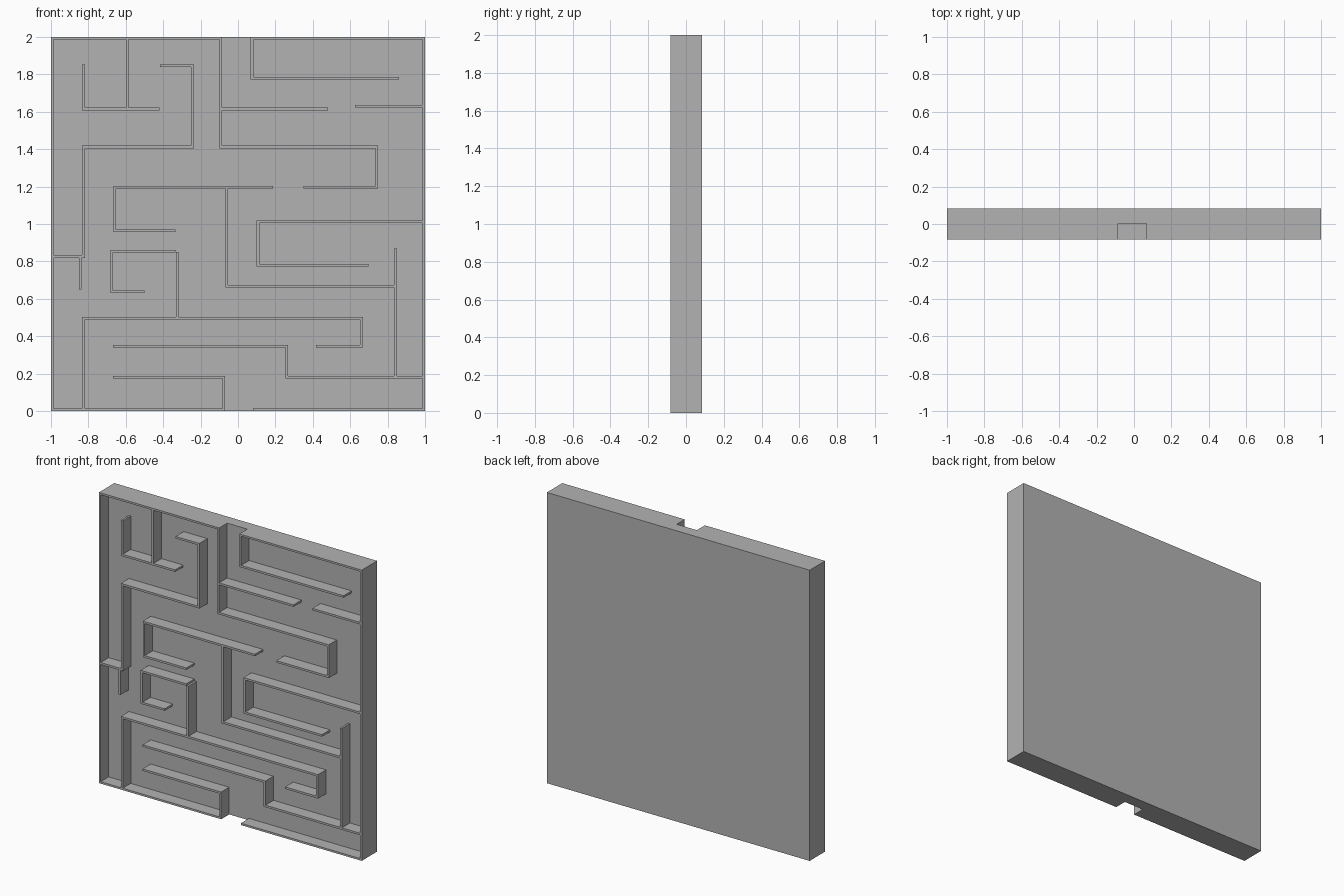
import bpy
import bmesh

cube = bpy.data.objects.get("Cube")
if cube:
    bpy.data.objects.remove(cube, do_unlink=True)

grey = bpy.data.materials.new("plain grey")
grey.use_nodes = True
grey.diffuse_color = (0.45, 0.45, 0.45, 1)
grey.node_tree.nodes["Principled BSDF"].inputs["Base Color"].default_value = (0.45, 0.45, 0.45, 1)

HALF = 0.007                                # half of a wall's thickness
FRONT, FLOOR, BACK = -0.083, 0.004, 0.084   # depths along y


def add_box(bm, x0, x1, y0, y1, z0, z1):
    verts = bmesh.ops.create_cube(bm, size=1)["verts"]
    for v in verts:
        v.co = (x1 if v.co.x > 0 else x0,
                y1 if v.co.y > 0 else y0,
                z1 if v.co.z > 0 else z0)


def finish(bm, name):
    mesh = bpy.data.meshes.new(name)
    bm.to_mesh(mesh)
    bm.free()
    mesh.materials.append(grey)
    obj = bpy.data.objects.new(name, mesh)
    bpy.context.collection.objects.link(obj)


def wall_run(name, points):
    """Upright wall following (x, z) corner points."""
    bm = bmesh.new()
    for (xa, za), (xb, zb) in zip(points, points[1:]):
        add_box(bm,
                max(min(xa, xb) - HALF, -1), min(max(xa, xb) + HALF, 1),
                FRONT, FLOOR,
                max(min(za, zb) - HALF, 0), min(max(za, zb) + HALF, 2))
    finish(bm, name)


# Back board
board = bmesh.new()
add_box(board, -1, 1, FLOOR, BACK, 0, 2)
finish(board, "back_board")

# Outer frame, open at the top and bottom middle
E, T, B = 0.994, 1.994, 0.006
wall_run("frame_right", [(-.092, T), (-E, T), (-E, B), (-.077, B)])
wall_run("frame_left", [(.075, T), (E, T), (E, B), (.087, B)])

# Inner walls, upper half
wall_run("entry_wall_long", [(-.092, T), (-.092, 1.412), (.742, 1.412), (.742, 1.197), (.357, 1.197)])
wall_run("entry_wall_hook", [(.075, T), (.075, 1.78), (.855, 1.78)])
wall_run("entry_wall_branch", [(-.092, 1.615), (.473, 1.615)])
wall_run("upper_left_stub", [(E, 1.63), (.632, 1.63)])
wall_run("upper_right_hook", [(-.826, 1.846), (-.826, 1.615), (-.427, 1.615)])
wall_run("upper_right_post", [(-.592, T), (-.592, 1.615)])
wall_run("right_zigzag", [(-.41, 1.846), (-.243, 1.846), (-.243, 1.412),
                          (-.826, 1.412), (-.826, .826), (-E, .826)])
wall_run("right_drop", [(-.843, .82), (-.843, .657)])

# Inner walls, middle
wall_run("middle_bracket", [(.18, 1.197), (-.659, 1.197), (-.659, .963), (-.342, .963)])
wall_run("middle_angle", [(-.06, 1.197), (-.06, .668), (.842, .668)])
wall_run("left_bracket", [(E, 1.013), (.107, 1.013), (.107, .78), (.69, .78)])
wall_run("left_post", [(.842, .863), (.842, .18)])
wall_run("small_bracket", [(-.342, .854), (-.676, .854), (-.676, .638), (-.507, .638)])
wall_run("small_post", [(-.325, .842), (-.325, .497)])

# Inner walls, lower part
wall_run("lower_sweep", [(-.826, B), (-.826, .497), (.66, .497), (.66, .346), (.424, .346)])
wall_run("lower_step", [(-.66, .346), (.26, .346), (.26, .18), (E, .18)])
wall_run("exit_wall", [(-.66, .18), (-.077, .18), (-.077, B)])
